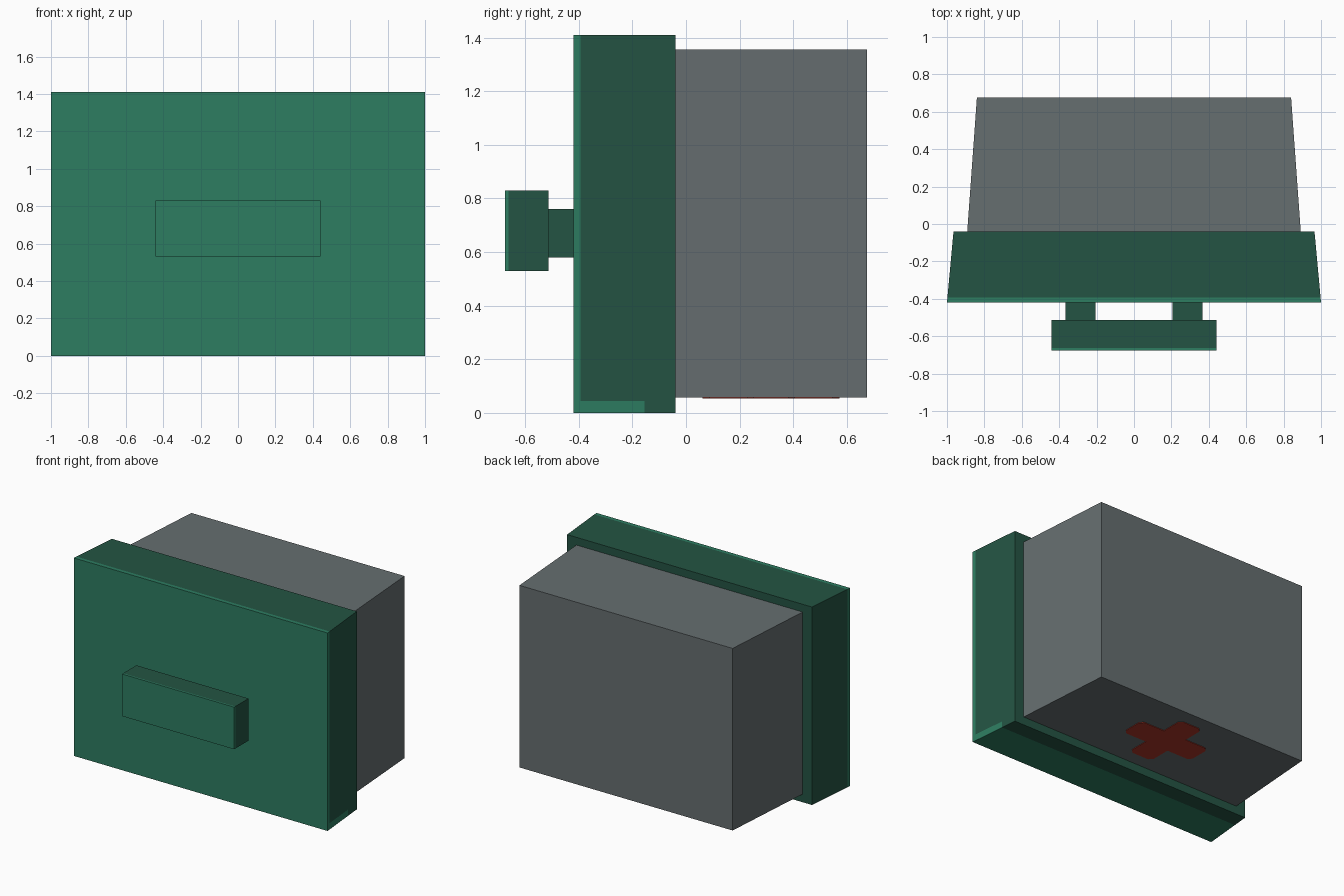
import bpy, bmesh
from mathutils import Vector

if "Cube" in bpy.data.objects:
    bpy.data.objects.remove(bpy.data.objects["Cube"])


def material(name, rgb):
    lin = [((c / 255 + 0.055) / 1.055) ** 2.4 for c in rgb]
    m = bpy.data.materials.new(name)
    m.diffuse_color = (*lin, 1)
    m.use_nodes = True
    m.node_tree.nodes["Principled BSDF"].inputs["Base Color"].default_value = m.diffuse_color
    return m


DARK = material("dark green", (36, 84, 67))
LIGHT = material("light green", (45, 125, 97))
GREY = material("grey", (102, 110, 112))
RED = material("red", (172, 54, 40))


def block(name, y0, y1, hx0, hx1, z0, z1, mats, cx=0, cuts=(), rule=None):
    """Box along y, half width hx0 at y0 and hx1 at y1; cut, then coloured by rule."""
    bm = bmesh.new()
    bmesh.ops.create_cube(bm, size=2)
    for v in bm.verts:
        front = v.co.y < 0
        v.co = (cx + v.co.x * (hx0 if front else hx1),
                y0 if front else y1,
                z0 if v.co.z < 0 else z1)
    for point, normal in cuts:
        bmesh.ops.bisect_plane(bm, geom=bm.verts[:] + bm.edges[:] + bm.faces[:],
                               plane_co=point, plane_no=normal)
    bmesh.ops.recalc_face_normals(bm, faces=bm.faces[:])
    if rule:
        for f in bm.faces:
            f.material_index = int(rule(f.calc_center_median(), f.normal))
    return finish(name, bm, mats)


def finish(name, bm, mats):
    me = bpy.data.meshes.new(name)
    bm.to_mesh(me)
    bm.free()
    for m in mats:
        me.materials.append(m)
    ob = bpy.data.objects.new(name, me)
    bpy.context.collection.objects.link(ob)
    return ob


# Tapered grey body, running slightly into the lid
block("body", -0.06, 0.675, 0.893, 0.84, 0.058, 1.355, [GREY])


# Green lid: light front, light rim, mostly light underside and right lower edge
def lid_light(c, n):
    return (c.y < -0.393
            or (n.z < -0.9 and c.y < -0.14)
            or (n.x > 0.9 and c.z < 0.045 and c.y < -0.17))


block("lid", -0.42, -0.04, 1.0, 0.965, 0, 1.41, [DARK, LIGHT],
      cuts=[((0, -0.393, 0), (0, 1, 0)), ((0, -0.155, 0), (0, 1, 0)),
            ((0, 0, 0.045), (0, 0, 1))],
      rule=lid_light)

# Handle bar with light front and rim
block("handle_bar", -0.675, -0.513, 0.442, 0.442, 0.53, 0.83, [DARK, LIGHT],
      cuts=[((0, -0.662, 0), (0, 1, 0))], rule=lambda c, n: c.y < -0.662)

# Two handle posts
for side, label in ((-1, "left"), (1, "right")):
    block("handle_post_" + label, -0.52, -0.41, 0.08, 0.08, 0.58, 0.76, [DARK],
          cx=side * 0.285)

# Painted red cross under the body: one quarter profile mirrored round
LX, LY, W, C = 0.28, 0.255, 0.09, 0.025
quarter = [(LX, W - C), (LX - C, W), (W, W), (W, LY - C), (W - C, LY)]
outline = []
for sx, sy in ((1, 1), (-1, 1), (-1, -1), (1, -1)):
    pts = quarter if sx * sy > 0 else quarter[::-1]
    outline += [(sx * x, 0.317 + sy * y) for x, y in pts]
bm = bmesh.new()
face = bm.faces.new([bm.verts.new((x, y, 0.06)) for x, y in outline])
ext = bmesh.ops.extrude_face_region(bm, geom=[face])
for v in ext["geom"]:
    if isinstance(v, bmesh.types.BMVert):
        v.co += Vector((0, 0, -0.006))
bmesh.ops.recalc_face_normals(bm, faces=bm.faces[:])
finish("cross_plate", bm, [RED])
